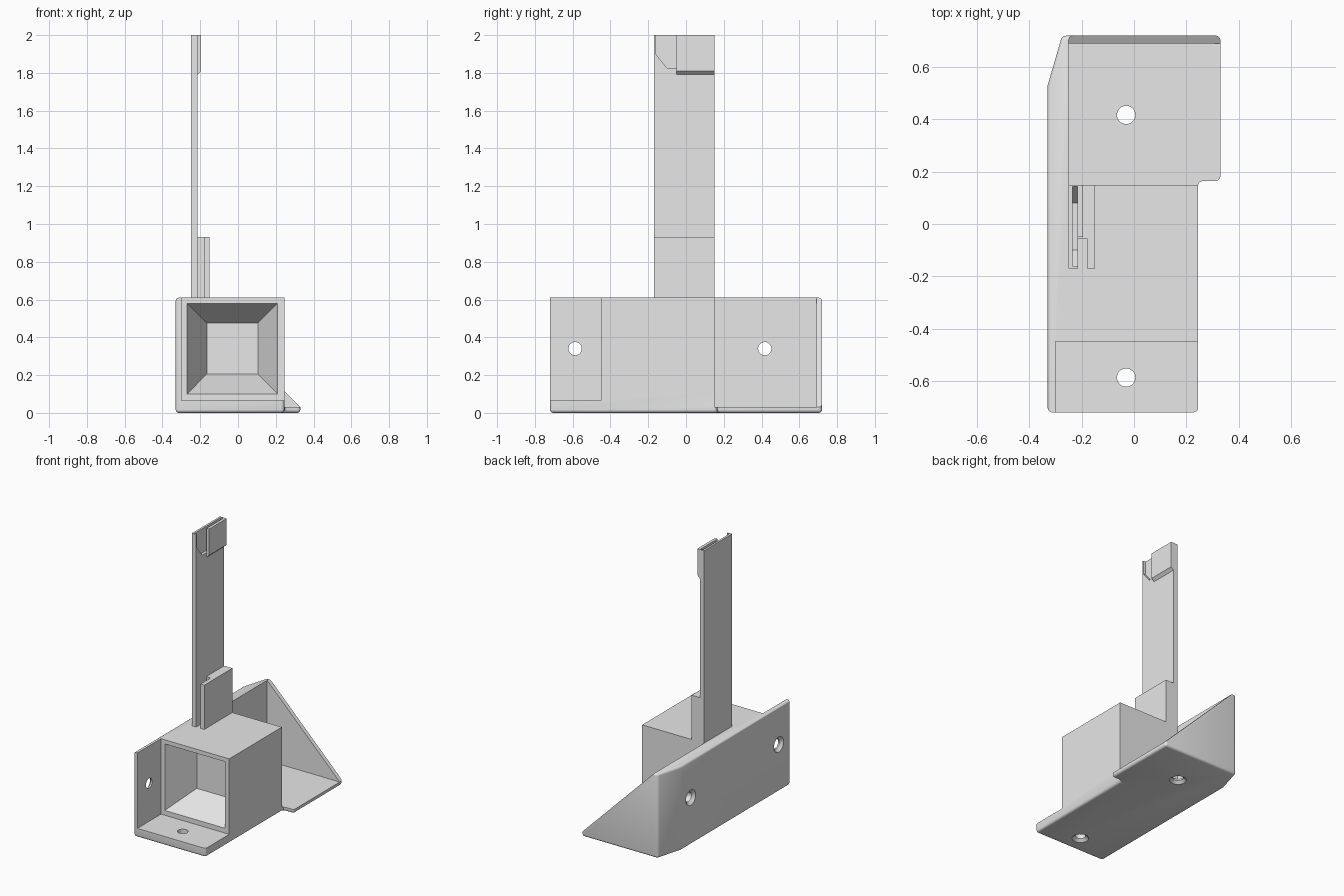
import bpy
import bmesh
from mathutils import Vector

if "Cube" in bpy.data.objects:
    bpy.data.objects.remove(bpy.data.objects["Cube"], do_unlink=True)

grey = bpy.data.materials.new("light_grey")
grey.use_nodes = True
grey.diffuse_color = (0.8, 0.8, 0.8, 1)
grey.node_tree.nodes["Principled BSDF"].inputs["Base Color"].default_value = (0.8, 0.8, 0.8, 1)


def loft(name, ring_a, ring_b, bevel_rule=None, radius=0.02):
    """Closed solid between two matching rings, with optional rounded edges."""
    bm = bmesh.new()
    a = [bm.verts.new(p) for p in ring_a]
    b = [bm.verts.new(p) for p in ring_b]
    bm.faces.new(a)
    bm.faces.new(b[::-1])
    for i in range(len(a)):
        j = (i + 1) % len(a)
        bm.faces.new((a[i], b[i], b[j], a[j]))
    bmesh.ops.recalc_face_normals(bm, faces=bm.faces)
    if bevel_rule:
        edges = [e for e in bm.edges if bevel_rule(e.verts[0].co, e.verts[1].co)]
        bmesh.ops.bevel(bm, geom=edges, offset=radius, segments=4, profile=0.5,
                        affect='EDGES', clamp_overlap=True)
    mesh = bpy.data.meshes.new(name)
    bm.to_mesh(mesh)
    bm.free()
    mesh.materials.append(grey)
    obj = bpy.data.objects.new(name, mesh)
    bpy.context.collection.objects.link(obj)
    return obj


def prism(name, points, axis, lo, hi, **kw):
    """Extrude a 2D outline along an axis (0 = x, 1 = y, 2 = z)."""
    def ring(d):
        out = []
        for p in points:
            q = list(p)
            q.insert(axis, d)
            out.append(Vector(q))
        return out
    return loft(name, ring(lo), ring(hi), **kw)


def box(name, x0, x1, y0, y1, z0, z1):
    return prism(name, [(x0, y0), (x1, y0), (x1, y1), (x0, y1)], 2, z0, z1)


def cone(name, center, axis, r1, r2, depth):
    bm = bmesh.new()
    bmesh.ops.create_cone(bm, cap_ends=True, segments=32, radius1=r1, radius2=r2, depth=depth)
    rot = Vector((0, 0, 1)).rotation_difference(axis).to_matrix()
    bmesh.ops.rotate(bm, verts=bm.verts, matrix=rot)
    bmesh.ops.translate(bm, verts=bm.verts, vec=center)
    mesh = bpy.data.meshes.new(name)
    bm.to_mesh(mesh)
    bm.free()
    mesh.materials.append(grey)
    obj = bpy.data.objects.new(name, mesh)
    bpy.context.collection.objects.link(obj)
    return obj


def activate(obj):
    bpy.ops.object.select_all(action='DESELECT')
    obj.select_set(True)
    bpy.context.view_layer.objects.active = obj


def cut(target, cutter):
    cutter.hide_render = True
    activate(target)
    mod = target.modifiers.new("cut", 'BOOLEAN')
    mod.operation = 'DIFFERENCE'
    mod.solver = 'EXACT'
    mod.object = cutter
    bpy.ops.object.modifier_apply(modifier=mod.name)
    bpy.data.objects.remove(cutter, do_unlink=True)


# Bracket body: one rounded block, then carved
TOP = 0.61


def rounded(a, b):
    upright = abs(a.z - b.z) > 0.1
    mid = (a + b) / 2
    if upright:
        return abs(mid.y) > 0.7 or mid.x > 0.3
    if mid.z < 0.1:
        return True
    return mid.x < -0.2 or mid.y > 0.7


outline = [(-0.33, -0.72), (0.245, -0.72), (0.245, 0.15), (0.25, 0.16), (0.265, 0.165),
           (0.33, 0.165), (0.33, 0.72), (-0.275, 0.72), (-0.33, 0.53)]
body = prism("bracket_body", outline, 2, 0, TOP, bevel_rule=rounded, radius=0.018)

# Front ledge, rear bay and slanted rear gusset
cut(body, box("front_cutter", -0.30, 0.5, -1, -0.45, 0.065, 1))
cut(body, box("rear_cutter", -0.25, 0.5, 0.15, 0.69, 0.03, 1))
cut(body, prism("gusset_cutter", [(-0.25, 0.61), (0.33, 0.03), (0.6, 0.03), (0.6, 1), (-0.25, 1)],
                1, 0.15, 1))

# Tapered pocket in the front of the box
def square(cx, cz, half, y):
    return [Vector((cx + sx * half, y, cz + sz * half))
            for sx, sz in ((-1, -1), (1, -1), (1, 1), (-1, 1))]


cut(body, loft("pocket_cutter", square(-0.03, 0.34, 0.245, -0.46), square(-0.03, 0.34, 0.135, -0.235)))

# Countersunk screw holes through wall and floor
X, Z = Vector((1, 0, 0)), Vector((0, 0, 1))
for y in (-0.587, 0.417):
    for axis, face in ((X, Vector((-0.33, y, 0.34))), (Z, Vector((-0.03, y, 0)))):
        cut(body, cone("hole_cutter", face + axis * 0.02, axis, 0.035, 0.035, 0.2))
        cut(body, cone("sink_cutter", face + axis * 0.005, axis, 0.066, 0.034, 0.03))

# Mast with a shallow recess at the top
mast = box("mast", -0.25, -0.215, -0.17, 0.15, 0.6, 2)
recess = [(-0.16, 2.1), (-0.16, 1.9), (-0.10, 1.825), (0.08, 1.825), (0.143, 1.9), (0.143, 2.1)]
cut(mast, prism("recess_cutter", recess, 0, -0.235, -0.2))

# Clip plate at the top of the mast
clip = prism("top_clip", [(-0.216, 1.79), (-0.195, 1.81), (-0.195, 2), (-0.216, 2)], 1, -0.05, 0.15)

# Lower holder, leaving a slot beside the mast
holder = prism("lower_holder", [(-0.216, -0.055), (-0.18, -0.055), (-0.18, -0.17), (-0.15, -0.17),
                                (-0.15, 0.15), (-0.216, 0.15)], 2, 0.6, 0.93)

for part in (body, mast, clip, holder):
    activate(part)
    bpy.ops.object.shade_smooth_by_angle(angle=0.5)
